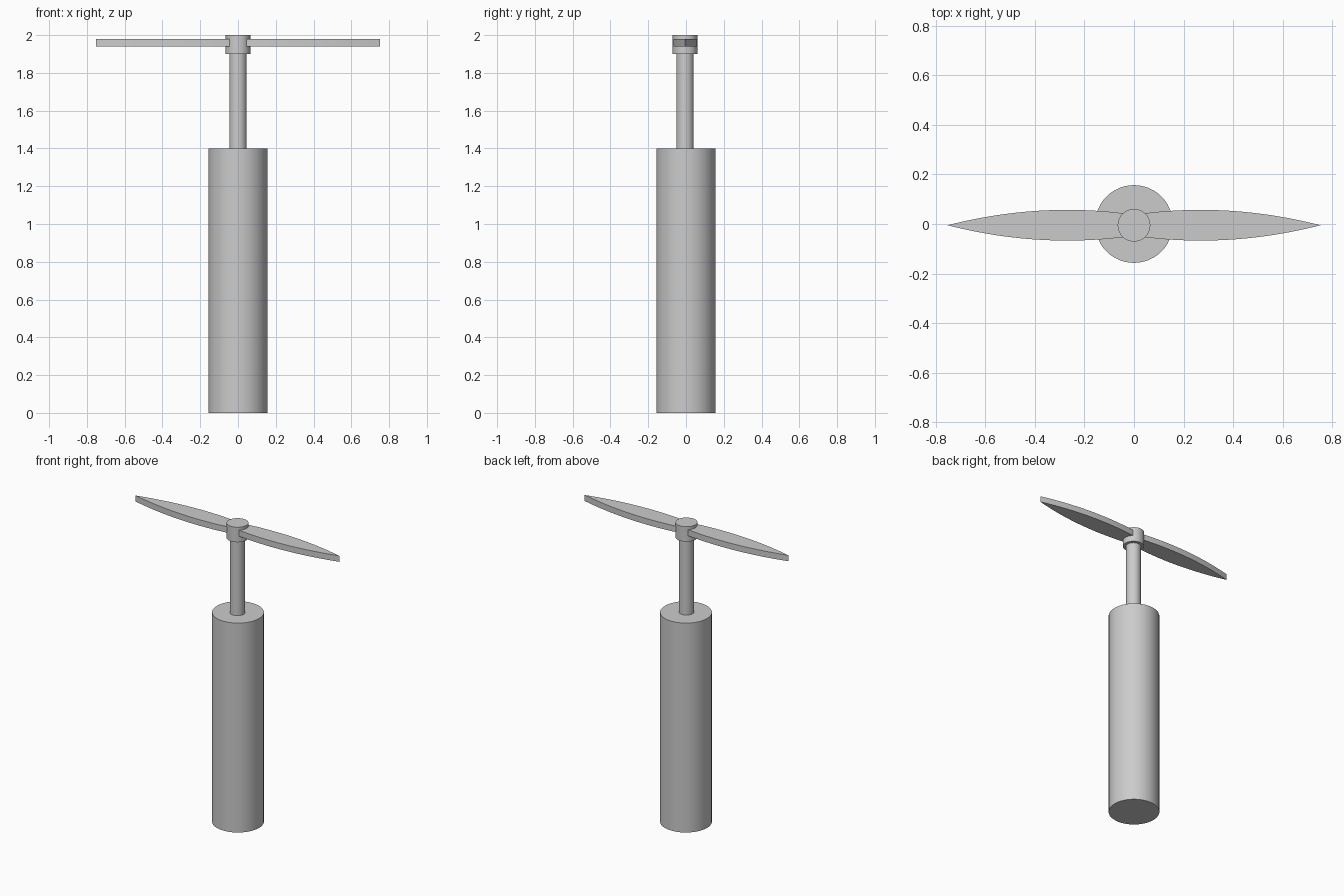
import bpy
import bmesh
import math
from mathutils import Matrix

cube = bpy.data.objects.get("Cube")
if cube:
    bpy.data.objects.remove(cube, do_unlink=True)

GREY = (0.6, 0.6, 0.6, 1.0)
grey = bpy.data.materials.new("light grey")
grey.use_nodes = True
grey.diffuse_color = GREY
grey.node_tree.nodes["Principled BSDF"].inputs["Base Color"].default_value = GREY

AXIS_Y = -0.005  # shaft and rotor axis


def finish(name, bm):
    bmesh.ops.recalc_face_normals(bm, faces=bm.faces)
    mesh = bpy.data.meshes.new(name)
    bm.to_mesh(mesh)
    bm.free()
    mesh.materials.append(grey)
    obj = bpy.data.objects.new(name, mesh)
    bpy.context.collection.objects.link(obj)
    bpy.ops.object.select_all(action="DESELECT")
    obj.select_set(True)
    bpy.context.view_layer.objects.active = obj
    bpy.ops.object.shade_smooth_by_angle(angle=math.radians(30))
    return obj


def cylinder(name, radius, bottom, top, y=0.0):
    bm = bmesh.new()
    bmesh.ops.create_cone(bm, cap_ends=True, segments=48, radius1=radius,
                          radius2=radius, depth=top - bottom,
                          matrix=Matrix.Translation((0, y, (bottom + top) / 2)))
    return finish(name, bm)


def blade(name, side):
    # Lens-shaped outline, cut off inside the hub and pointed at the tip
    root, tip, widest, half_width, steps = 0.01, 0.753, 0.27, 0.062, 24
    edge = []
    for i in range(steps):
        x = root + (tip - root) * i / steps
        edge.append((x, half_width * (1 - ((x - widest) / (tip - widest)) ** 2)))
    outline = edge + [(tip, 0)] + [(x, -w) for x, w in reversed(edge)]
    bm = bmesh.new()
    face = bm.faces.new([bm.verts.new((side * x, AXIS_Y + w, 1.94))
                         for x, w in outline])
    extruded = bmesh.ops.extrude_face_region(bm, geom=[face])["geom"]
    bmesh.ops.translate(bm, vec=(0, 0, 0.04),
                        verts=[v for v in extruded if isinstance(v, bmesh.types.BMVert)])
    return finish(name, bm)


# Stacked round parts
cylinder("body", 0.157, 0.0, 1.4)
cylinder("shaft", 0.046, 1.39, 1.91, AXIS_Y)
cylinder("hub", 0.066, 1.9, 2.0, AXIS_Y)

# Rotor
blade("left_blade", 1)
blade("right_blade", -1)
